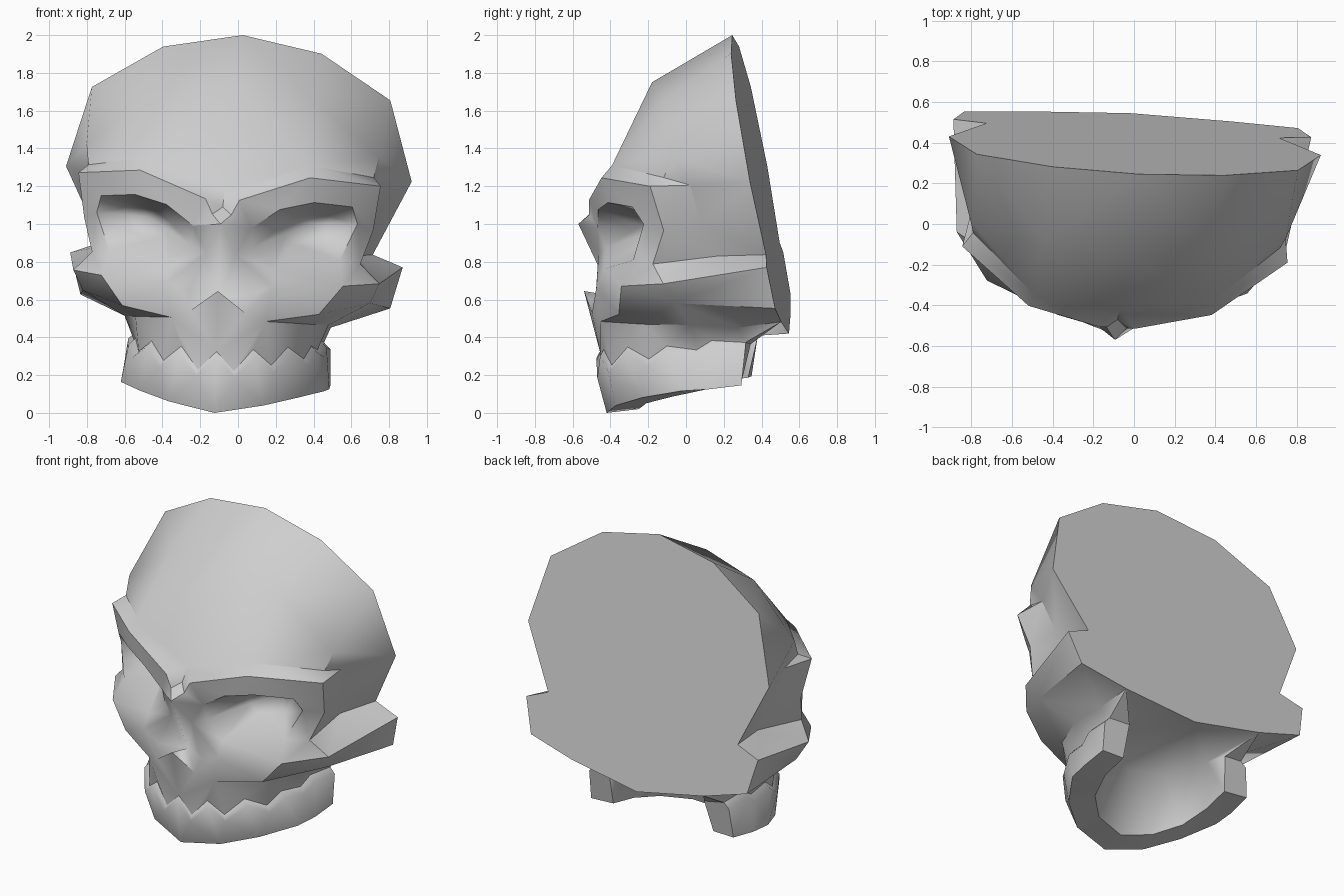
import bpy, bmesh, math
from mathutils import Vector

if "Cube" in bpy.data.objects:
    bpy.data.objects.remove(bpy.data.objects["Cube"])

bone = bpy.data.materials.new("bone_grey")
bone.diffuse_color = (0.62, 0.62, 0.62, 1)
bone.use_nodes = True
bone.node_tree.nodes["Principled BSDF"].inputs["Base Color"].default_value = bone.diffuse_color

bm = bmesh.new()
cache = {}


def place(p, side):
    """Mirror a half point, then lean and turn the head slightly."""
    u, v, w = p[0] * side, p[1], p[2]
    q = (u - 0.042 + 0.045 * (w - 1) + 0.09 * v, v - 0.05 * u, w - 0.045 * u)
    key = tuple(round(c, 4) for c in q)
    if key not in cache:
        cache[key] = bm.verts.new(q)
    return cache[key]


def face(*pts):
    """Add a face on both halves."""
    for side in (1, -1):
        vs = list(dict.fromkeys(place(p, side) for p in pts))
        if len(vs) > 2 and not bm.faces.get(vs):
            bm.faces.new(vs)


def bridge(a, b):
    """Join two rows of any length, always along the shorter diagonal."""
    i = j = 0
    dist = lambda p, q: (Vector(p) - Vector(q)).length
    while i < len(a) - 1 or j < len(b) - 1:
        if j == len(b) - 1 or (i < len(a) - 1 and dist(a[i + 1], b[j]) <= dist(a[i], b[j + 1])):
            face(a[i], a[i + 1], b[j])
            i += 1
        else:
            face(a[i], b[j + 1], b[j])
            j += 1


def back(u, w):
    """Point on the flat sloping back."""
    return (u, 0.625 - 0.19 * w, w)


# Flat back outline
rim = [back(0, 2.0), back(0.42, 1.92), back(0.79, 1.69), back(0.915, 1.265), back(0.72, 0.87)]
arch_top_end, arch_low_end = back(0.88, 0.81), back(0.82, 0.59)
base_corner, base_mid = back(0.5, 0.505), back(0, 0.42)

# Forehead
bend = [(0, -0.18, 1.75), (0.42, -0.10, 1.68)]
temple = [(0.775, -0.03, 1.39), (0.755, -0.08, 1.28)]
fore_low = [(0, -0.42, 1.18), (0.43, -0.37, 1.33)]
bridge(rim[:3], bend + [rim[2]])
bridge(bend + [rim[2]], fore_low + [temple[0]])
face(fore_low[1], temple[0], temple[1])

# Brow ridge
brow = [(0, -0.47, 1.09), (0.09, -0.51, 1.13), (0.45, -0.425, 1.265), (0.80, -0.15, 1.236)]
bridge(fore_low + [temple[1]], brow)

# Hollow temples
orbit_side = [(0.765, -0.08, 1.0), (0.71, -0.14, 0.82)]
hollow = [(0.765, 0.06, 1.24), (0.715, 0.12, 1.03), (0.66, 0.2, 0.86)]
bridge(temple + [brow[3]] + orbit_side, [temple[0]] + hollow)
bridge([temple[0]] + hollow, rim[2:])

# Eye rims and sockets
nose_tip, nose_side, nose_root = (0, -0.57, 1.0), (0.08, -0.46, 0.84), (0.05, -0.51, 1.05)
under_eye, cheek = (0.28, -0.46, 0.68), (0.64, -0.31, 0.70)
eye = [(0.155, -0.46, 0.985), (0.30, -0.45, 1.09), (0.475, -0.39, 1.135), (0.665, -0.25, 1.12),
       (0.69, -0.19, 1.03), (0.61, -0.25, 0.835), (0.275, -0.42, 0.775), (0.165, -0.42, 0.885)]
frame = brow[1:] + orbit_side + [cheek, under_eye, nose_side, nose_tip, nose_root]
bridge(frame + frame[:1], eye + eye[:1])
face(brow[0], brow[1], nose_root)
face(brow[0], nose_root, nose_tip)
apex = (0.43, -0.10, 1.02)
deep = [tuple(Vector(p).lerp(Vector(apex), 0.55) + Vector((0, 0.04, 0))) for p in eye]
bridge(eye + eye[:1], deep + deep[:1])
for k in range(len(deep)):
    face(deep[k], deep[k - 1], apex)

# Nose opening
nose = [nose_tip, nose_side, (0.16, -0.47, 0.63), (0.145, -0.49, 0.535), (0, -0.54, 0.645)]
nose_deep = (0, -0.39, 0.62)
for p, q in zip(nose, nose[1:]):
    face(p, q, nose_deep)

# Cheeks and cheekbone arches
ridge = [(0.25, -0.44, 0.495), (0.52, -0.33, 0.545), (0.76, -0.02, 0.615), arch_low_end]
arch = [cheek, (0.81, -0.08, 0.72), arch_top_end]
bridge([nose_side, under_eye, cheek], nose[2:4] + ridge[:2])
bridge(arch, ridge[1:])
bridge([orbit_side[1], hollow[2], rim[4]], arch)
jaw_top = [ridge[0], (0.46, -0.2, 0.49), (0.54, 0.05, 0.49), (0.53, 0.3, 0.475)]
bridge(ridge, jaw_top + [base_corner])

# Upper jaw: scalloped gum line, tooth band, hollow inside
gum = [(0, -0.47, 0.31), (0.10, -0.46, 0.21), (0.20, -0.44, 0.33), (0.30, -0.39, 0.25),
       (0.38, -0.30, 0.35), (0.46, -0.18, 0.29), (0.49, -0.08, 0.36), (0.51, 0.08, 0.34),
       (0.515, 0.16, 0.39), (0.52, 0.34, 0.38)]
inset = [(u * 0.95, v * 0.97 if v < 0 else v, w + 0.015) for u, v, w in gum]
crown = [(u * 1.02, v * 1.01 if v < 0 else v, w - 0.02) for u, v, w in gum]
bite = [(0, -0.42, 0.0), (0.25, -0.36, 0.05), (0.42, -0.21, 0.10), (0.54, 0, 0.14),
        (0.55, 0.15, 0.15), (0.54, 0.32, 0.17)]
inner = [(0, -0.25, 0.02), (0.20, -0.20, 0.06), (0.33, -0.06, 0.10), (0.38, 0.12, 0.14), (0.38, 0.31, 0.17)]
palate = [(0, -0.12, 0.40), (0.20, -0.05, 0.40), (0.30, 0.08, 0.41), (0.34, 0.20, 0.41), (0.36, 0.36, 0.38)]
bridge([nose[4], nose[3]] + jaw_top, inset)
for k in range(len(gum) - 1):
    face(inset[k], inset[k + 1], crown[k + 1], crown[k])
bridge(crown, bite)
bridge(bite, inner)
bridge(inner, palate)
face(inset[-1], crown[-1], bite[-1], inner[-1], palate[-1])

# Underside of the head
bridge(palate + [inset[-1], jaw_top[-1]], [base_mid, base_corner])

# Flat back as one face across both halves
half = rim + [arch_top_end, arch_low_end, base_corner, base_mid]
bm.faces.new([place(p, 1) for p in half] + [place(p, -1) for p in half[-2:0:-1]])

# Smooth bone with crisp creases; sockets, nose hollow and teeth stay soft
bmesh.ops.recalc_face_normals(bm, faces=bm.faces)
soft = {place(p, s) for p in deep + [apex, nose_deep] + crown[:-1] + palate[:-1] for s in (1, -1)}
for f in bm.faces:
    f.smooth = True
for e in bm.edges:
    e.smooth = e.calc_face_angle(0) < math.radians(36) or any(v in soft for v in e.verts)
low = min(v.co.z for v in bm.verts)
bmesh.ops.translate(bm, verts=bm.verts, vec=(0, 0, -low))
mesh = bpy.data.meshes.new("skull")
bm.to_mesh(mesh)
bm.free()
mesh.materials.append(bone)
skull = bpy.data.objects.new("skull", mesh)
bpy.context.collection.objects.link(skull)
